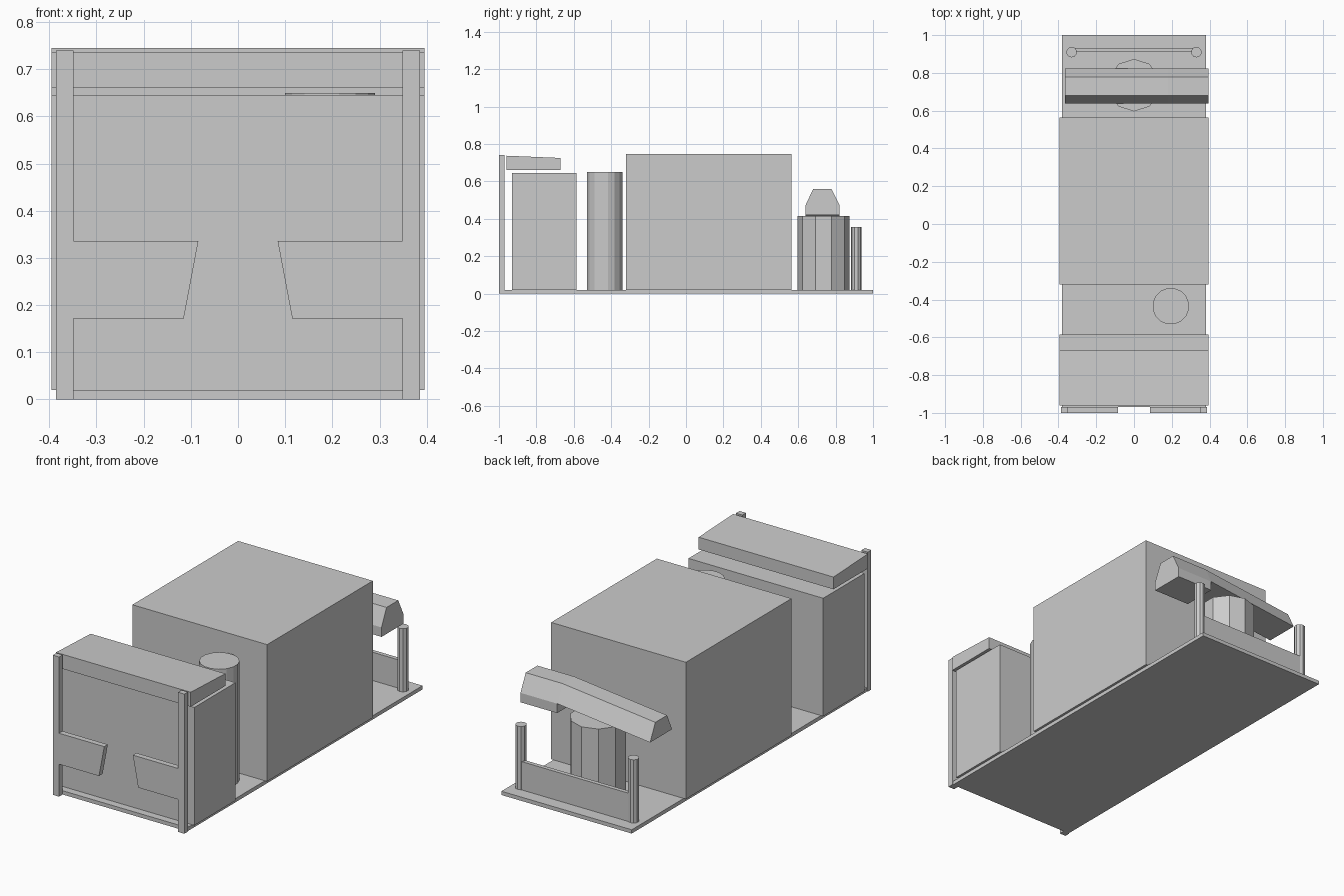
import bpy, bmesh, math
from mathutils import Matrix

if "Cube" in bpy.data.objects:
    bpy.data.objects.remove(bpy.data.objects["Cube"])

grey = bpy.data.materials.new("light_grey")
grey.diffuse_color = (0.6, 0.6, 0.6, 1)
grey.use_nodes = True
grey.node_tree.nodes["Principled BSDF"].inputs["Base Color"].default_value = grey.diffuse_color


def finish(name, bm):
    bmesh.ops.recalc_face_normals(bm, faces=bm.faces)
    me = bpy.data.meshes.new(name)
    bm.to_mesh(me)
    bm.free()
    me.materials.append(grey)
    ob = bpy.data.objects.new(name, me)
    bpy.context.collection.objects.link(ob)
    return ob


def loft(name, rings):
    """Skin a list of equal-length rings of points and cap both ends."""
    bm = bmesh.new()
    vs = [[bm.verts.new(p) for p in r] for r in rings]
    n = len(vs[0])
    for a, b in zip(vs, vs[1:]):
        for i in range(n):
            j = (i + 1) % n
            bm.faces.new((a[i], a[j], b[j], b[i]))
    bm.faces.new(vs[0])
    bm.faces.new(vs[-1])
    return finish(name, bm)


def along_x(name, profile, x0, x1):
    return loft(name, [[(x, y, z) for y, z in profile] for x in (x0, x1)])


def box(name, x0, x1, y0, y1, z0, z1):
    return along_x(name, [(y0, z0), (y1, z0), (y1, z1), (y0, z1)], x0, x1)


def cylinder(name, x, y, r, z0, z1, sides):
    # turned so that a flat side faces front and back
    bm = bmesh.new()
    m = Matrix.Translation((x, y, (z0 + z1) / 2)) @ Matrix.Rotation(math.pi / 2 + math.pi / sides, 4, 'Z')
    bmesh.ops.create_cone(bm, cap_ends=True, segments=sides, radius1=r, radius2=r,
                          depth=z1 - z0, matrix=m)
    return finish(name, bm)


# floor plate and main housings
box("base_plate", -0.382, 0.382, -0.97, 1.0, 0, 0.02)
box("main_housing", -0.395, 0.395, -0.32, 0.565, 0.02, 0.745)
box("front_cabinet", -0.395, 0.395, -0.93, -0.585, 0.02, 0.645)
along_x("cabinet_lid", [(-0.96, 0.66), (-0.67, 0.66), (-0.67, 0.725), (-0.96, 0.737)], -0.395, 0.395)

# front uprights with tapered plates, and rear posts, mirrored
for side, s in (("left", -1), ("right", 1)):
    box("front_upright_" + side, s * 0.349, s * 0.386, -1.0, -0.97, 0, 0.74)
    plate = [(0.349, 0.172), (0.115, 0.172), (0.084, 0.336), (0.349, 0.336)]
    loft("front_plate_" + side, [[(s * x, y, z) for x, z in plate] for y in (-1.0, -0.97)])
    cylinder("rear_post_" + side, s * 0.33, 0.91, 0.028, 0.02, 0.355, 10)

# rear low panel between the posts
box("rear_panel", -0.33, 0.33, 0.91, 0.932, 0.02, 0.17)

# upright drums
cylinder("tall_drum", 0.195, -0.435, 0.097, 0.02, 0.65, 16)
cylinder("pedestal_drum", 0, 0.735, 0.139, 0.02, 0.415, 10)

# bevelled head and its sloping arm above the pedestal
along_x("arm_head", [(0.638, 0.42), (0.822, 0.42), (0.822, 0.47), (0.778, 0.56),
                     (0.68, 0.56), (0.638, 0.47)], 0.18, 0.395)


def arm_ring(x, z0, z1):
    return [(x, 0.638, z0), (x, 0.822, z0), (x, 0.778, z1), (x, 0.68, z1)]


loft("sloping_arm", [arm_ring(0.18, 0.47, 0.56), arm_ring(-0.365, 0.41, 0.50)])
